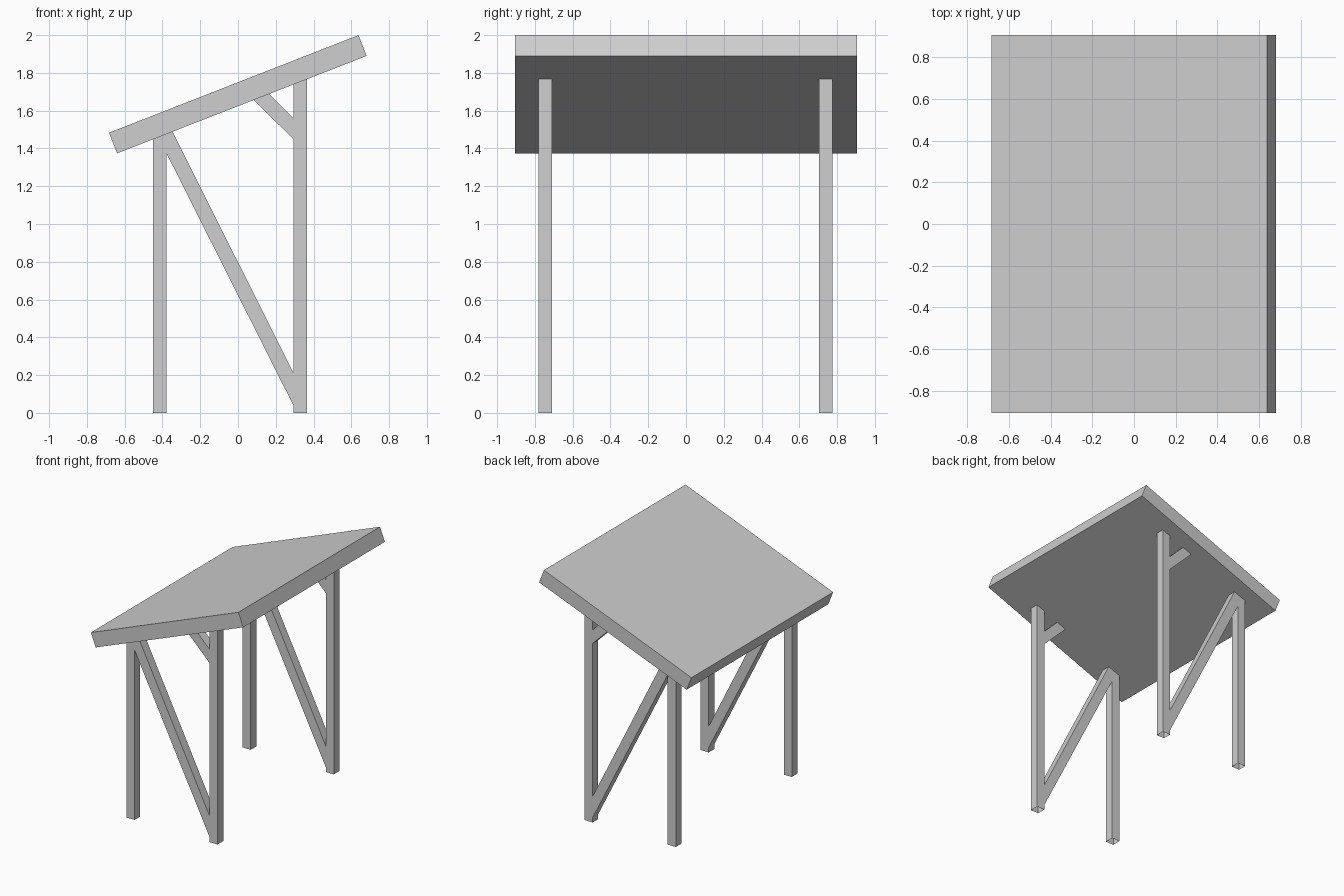
import bpy
import bmesh

cube = bpy.data.objects.get("Cube")
if cube:
    bpy.data.objects.remove(cube, do_unlink=True)

grey = bpy.data.materials.new("plain grey")
grey.use_nodes = True
colour = (0.62, 0.62, 0.62, 1)
grey.diffuse_color = colour
grey.node_tree.nodes["Principled BSDF"].inputs["Base Color"].default_value = colour


def extrude_profile(name, profile, y0, y1, open_bottom=False):
    """Extrude an x-z outline along y."""
    bm = bmesh.new()
    face = bm.faces.new([bm.verts.new((x, y0, z)) for x, z in profile])
    result = bmesh.ops.extrude_face_region(bm, geom=[face], use_keep_orig=True)
    verts = [v for v in result["geom"] if isinstance(v, bmesh.types.BMVert)]
    bmesh.ops.translate(bm, verts=verts, vec=(0, y1 - y0, 0))
    bmesh.ops.recalc_face_normals(bm, faces=bm.faces)
    if open_bottom:
        ground = [f for f in bm.faces if all(v.co.z < 0.001 for v in f.verts)]
        bmesh.ops.delete(bm, geom=ground, context="FACES_ONLY")
    mesh = bpy.data.meshes.new(name)
    bm.to_mesh(mesh)
    bm.free()
    mesh.materials.append(grey)
    obj = bpy.data.objects.new(name, mesh)
    bpy.context.collection.objects.link(obj)


def underside(x):
    """Height of the sloping roof's lower face."""
    return 1.374 + 0.391 * (x + 0.64)


# Sloping roof slab
extrude_profile("roof_slab", [(-0.64, 1.374), (0.681, 1.89), (0.638, 2.0), (-0.683, 1.483)],
                -0.906, 0.906)

# Matching post and brace frames at the front and back
for side, y0, y1 in (("front", -0.782, -0.709), ("back", 0.704, 0.775)):
    for label, x0, x1 in (("short", -0.451, -0.379), ("tall", 0.293, 0.365)):
        extrude_profile(f"{side}_{label}_post",
                        [(x0, 0), (x1, 0), (x1, underside(x1)), (x0, underside(x0))],
                        y0, y1, open_bottom=True)
    extrude_profile(f"{side}_long_brace",
                    [(-0.379, 1.375), (0.293, 0.04), (0.293, 0.212),
                     (-0.346, underside(-0.346)), (-0.379, underside(-0.379))], y0, y1)
    extrude_profile(f"{side}_short_brace",
                    [(0.083, underside(0.083)), (0.293, 1.449), (0.293, 1.56),
                     (0.164, underside(0.164))], y0, y1)
